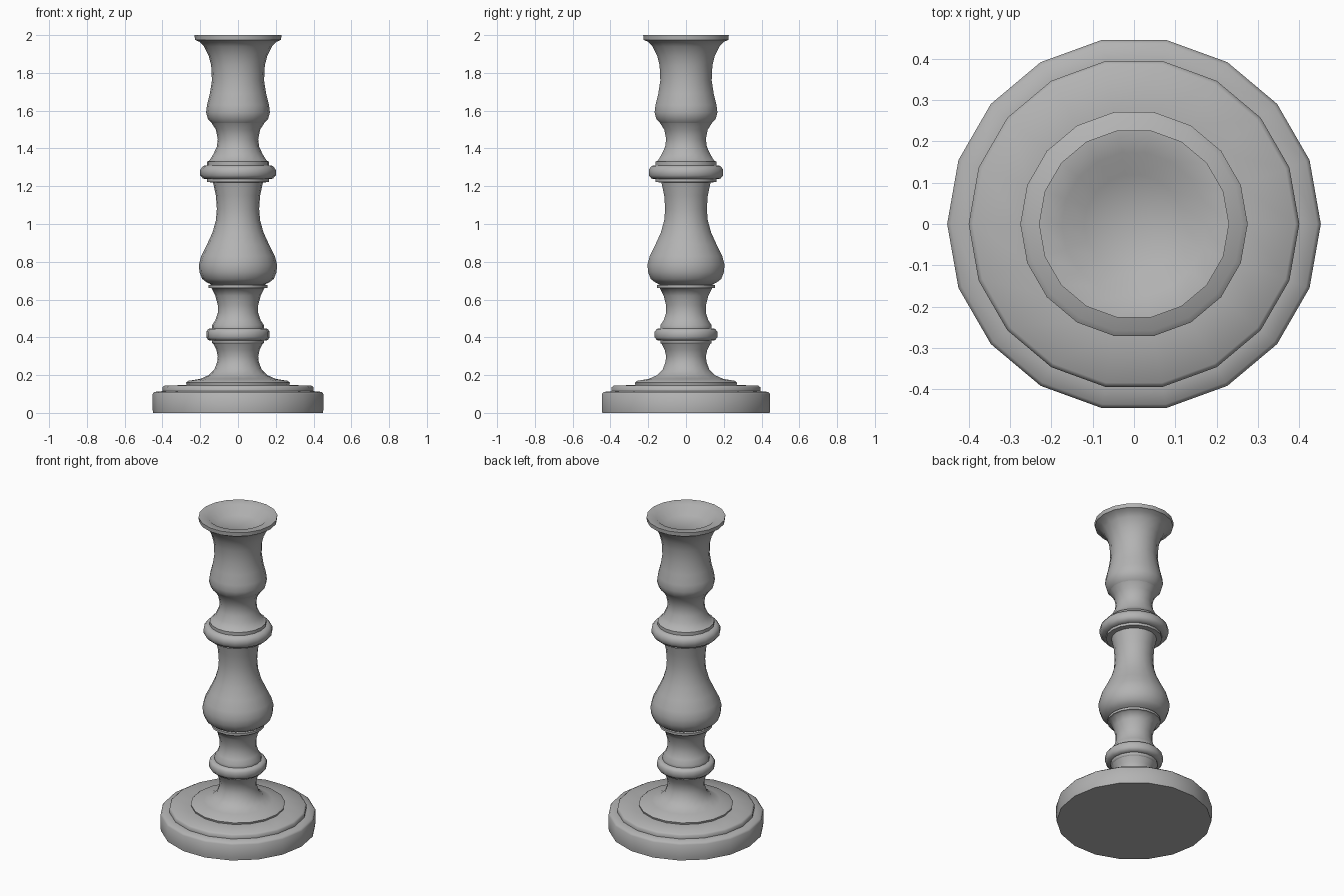
import bpy, bmesh
from math import cos, sin, tau, radians

SIDES = 18

# Dark grey finish
grey = bpy.data.materials.new("dark_grey")
grey.diffuse_color = (.45, .45, .45, 1)

def lathe(name, profile):
    """Revolve (radius, z) points; radius 0 closes the end."""
    bm = bmesh.new()
    rings = []
    for r, z in profile:
        if r == 0:
            rings.append([bm.verts.new((0, 0, z))])
        else:
            rings.append([bm.verts.new((r * cos(tau * i / SIDES), r * sin(tau * i / SIDES), z))
                          for i in range(SIDES)])
    for a, b in zip(rings, rings[1:]):
        for i in range(SIDES):
            j = (i + 1) % SIDES
            if len(a) == 1:
                bm.faces.new((a[0], b[j], b[i]))
            elif len(b) == 1:
                bm.faces.new((a[i], a[j], b[0]))
            else:
                bm.faces.new((a[i], a[j], b[j], b[i]))
    mesh = bpy.data.meshes.new(name)
    bm.to_mesh(mesh)
    bm.free()
    mesh.materials.append(grey)
    obj = bpy.data.objects.new(name, mesh)
    bpy.context.collection.objects.link(obj)
    bpy.ops.object.select_all(action='DESELECT')
    obj.select_set(True)
    bpy.context.view_layer.objects.active = obj
    bpy.ops.object.shade_smooth_by_angle(angle=radians(60))
    return obj

# Stepped foot with a flared neck
lathe("base", [(0, 0), (.45, 0), (.452, .02), (.452, .1), (.443, .111), (.4, .115),
               (.4, .135), (.39, .144), (.272, .148), (.275, .16), (.262, .17),
               (.2, .18), (.155, .2), (.125, .23), (.11, .27), (.107, .3),
               (.115, .335), (.13, .365)])

# Lower collar and its waist
lathe("lower_stem", [(.13, .365), (.138, .37), (.138, .383), (.157, .385), (.168, .4),
                     (.168, .43), (.157, .445), (.137, .447), (.137, .465), (.12, .49),
                     (.107, .53), (.107, .57), (.12, .62), (.14, .66),
                     (.155, .662), (.155, .677), (.14, .68)])

# Vase-shaped middle
lathe("middle_stem", [(.14, .68), (.165, .69), (.19, .71), (.204, .745), (.207, .785),
                      (.195, .83), (.165, .89), (.135, .955), (.117, 1.02), (.112, 1.08),
                      (.117, 1.15), (.132, 1.22)])

# Upper collar and its waist
lathe("upper_stem", [(.132, 1.22), (.163, 1.222), (.163, 1.238), (.185, 1.24), (.2, 1.258),
                     (.2, 1.287), (.185, 1.308), (.165, 1.31), (.165, 1.33), (.152, 1.335),
                     (.13, 1.37), (.112, 1.41), (.107, 1.45), (.117, 1.5), (.14, 1.535)])

# Candle cup with a flared rim and shallow socket
lathe("candle_cup", [(.14, 1.535), (.159, 1.555), (.169, 1.59), (.164, 1.63), (.149, 1.69),
                     (.138, 1.76), (.142, 1.84), (.155, 1.89), (.18, 1.94), (.205, 1.965),
                     (.228, 1.975), (.23, 2), (.175, 1.995), (.12, 1.95), (0, 1.95)])
